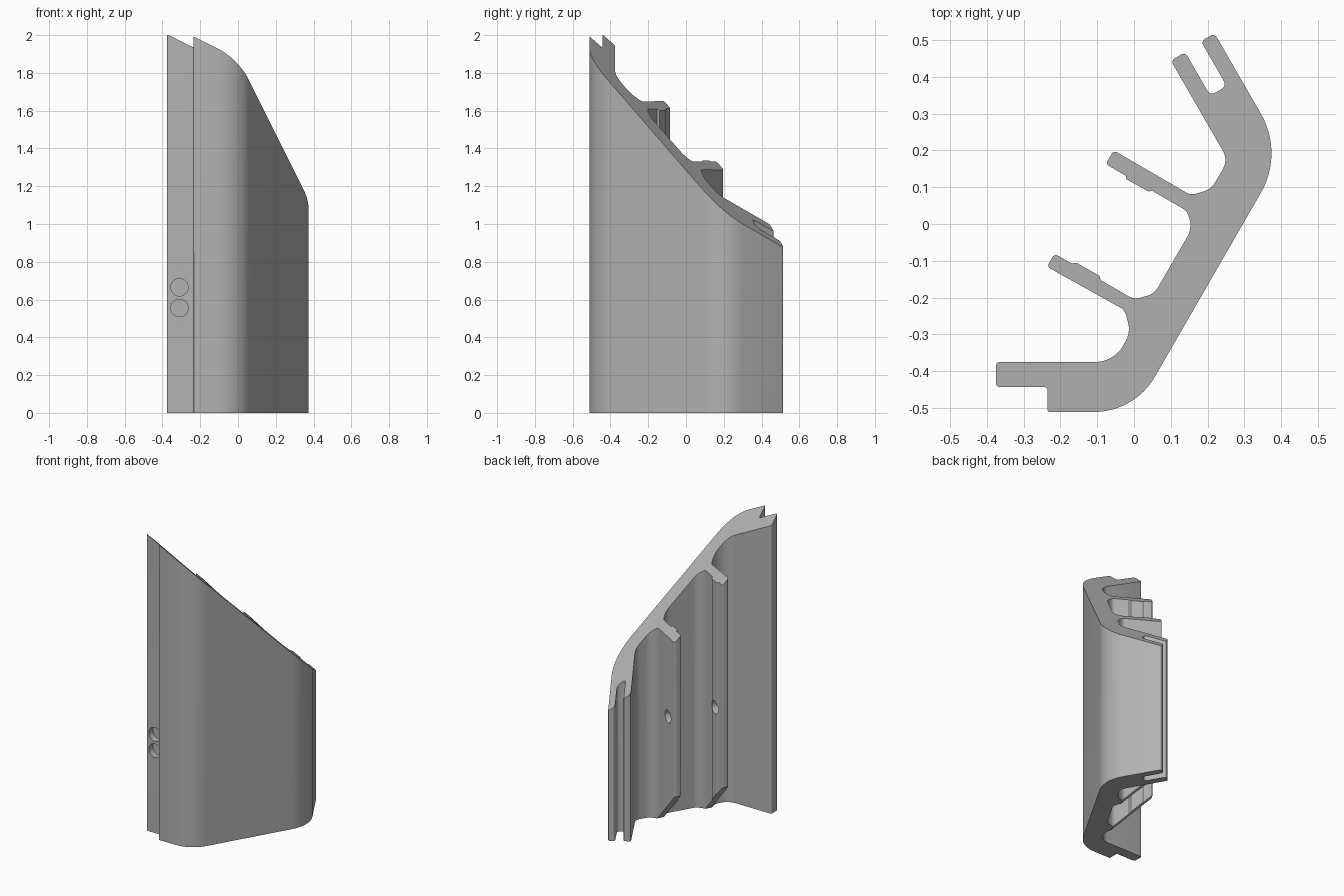
import bpy, bmesh, math
from mathutils import Vector

cube = bpy.data.objects.get("Cube")
if cube:
    bpy.data.objects.remove(cube, do_unlink=True)

# Wall direction and rib direction in plan
ALONG = Vector((0.5, math.sqrt(3) / 2, 0))
RIB = Vector((-math.sqrt(3) / 2, 0.5, 0))
UP = Vector((0, 0, 1))

grey = bpy.data.materials.new("plain grey")
grey.use_nodes = True
colour = (0.45, 0.45, 0.45, 1)
grey.diffuse_color = colour
grey.node_tree.nodes["Principled BSDF"].inputs["Base Color"].default_value = colour


def rounded(corners):
    """Round each (x, y, tangent length) corner with a true arc."""
    out = []
    pts = [Vector((x, y, 0)) for x, y, t in corners]
    for i, v in enumerate(pts):
        t = corners[i][2]
        if t == 0:
            out.append(v)
            continue
        d1 = (pts[i - 1] - v).normalized()
        d2 = (pts[(i + 1) % len(pts)] - v).normalized()
        half = d1.angle(d2) / 2
        radius = t * math.tan(half)
        centre = v + (d1 + d2).normalized() * t / math.cos(half)
        a, b = v + d1 * t - centre, v + d2 * t - centre
        steps = 12 if t > 0.04 else 5
        for k in range(steps + 1):
            out.append(centre + a.lerp(b, 0.5).normalized() * radius if a.length == 0
                       else centre + arc_direction(a, b, k / steps) * radius)
    return out


def arc_direction(a, b, f):
    """Unit direction a fraction of the way round from a to b."""
    angle = a.angle(b)
    a, b = a.normalized(), b.normalized()
    return (a * math.sin((1 - f) * angle) + b * math.sin(f * angle)) / math.sin(angle)


def prism(name, base, offset):
    """Join a planar loop of points to its offset copy."""
    bm = bmesh.new()
    low = [bm.verts.new(p) for p in base]
    high = [bm.verts.new(offset(p)) for p in base]
    bm.faces.new(low)
    bm.faces.new(high)
    n = len(low)
    for i in range(n):
        j = (i + 1) % n
        bm.faces.new((low[i], low[j], high[j], high[i]))
    bmesh.ops.recalc_face_normals(bm, faces=bm.faces)
    mesh = bpy.data.meshes.new(name)
    bm.to_mesh(mesh)
    bm.free()
    obj = bpy.data.objects.new(name, mesh)
    bpy.context.collection.objects.link(obj)
    return obj


def drill(name, start, direction, length, radius):
    """Cylinder cutter from a start point along a direction."""
    side = direction.cross(UP)
    ring = [start + radius * (math.cos(a) * side + math.sin(a) * UP)
            for a in (math.tau * k / 40 for k in range(40))]
    return prism(name, ring, lambda p: p + direction * length)


# Plan outline, counter-clockwise
base = rounded([
    # front flange and outer wall
    (-.375, -.375, .01), (-.375, -.443, .01), (-.235, -.443, .01), (-.235, -.511, .006),
    (.0015, -.511, .11), (.407, .1925, .124),
    # slotted end
    (.219, .518, .012), (.182, .497, .012), (.252, .375, .015), (.207, .349, .015),
    (.139, .467, .012), (.1, .4445, .012), (.256, .174, .028), (.21, .095, .02),
    # back rib with its raised pad
    (.155, .078, .015), (-.055, .2, .01), (-.077, .163, .01), (-.022, .131, 0),
    (-.021, .122, 0), (.04, .088, 0), (.048, .091, 0), (.145, .035, .015),
    (.158, -.012, .025),
    # front rib with its raised pad
    (.055, -.19, .02), (0, -.205, .015), (-.09, -.153, 0), (-.094, -.141, 0),
    (-.155, -.106, 0), (-.17, -.107, 0), (-.216, -.081, .01), (-.237, -.116, .01),
    (-.025, -.234, .015), (-.009, -.295, .028), (-.055, -.375, .05),
])

# Body with a 45 degree mitred top
level = 2 + min(p.dot(ALONG) for p in base)
body = prism("mitred_profile", base, lambda p: p + UP * (level - p.dot(ALONG)))
body.data.materials.append(grey)

# Cutters: sloped rib feet, rib bore, two blind holes in the flange
foot = [RIB * r + ALONG * -.27 + UP * z
        for r, z in ((-.105, -.005), (.2, .3), (.2, -.1), (-.105, -.1))]
cutters = [prism("rib_foot_cutter", foot, lambda p: p + ALONG * .47)]
bore = Vector((-.13, -.125, .75))
cutters.append(drill("rib_bore_cutter", bore - ALONG * .07, ALONG, .42, .042))
for z in (.555, .665):
    cutters.append(drill("flange_hole_cutter", Vector((-.31, -.46, z)), Vector((0, 1, 0)), .06, .046))

bpy.context.view_layer.objects.active = body
for cutter in cutters:
    cutter.hide_render = True
    mod = body.modifiers.new(cutter.name, 'BOOLEAN')
    mod.operation = 'DIFFERENCE'
    mod.solver = 'EXACT'
    mod.object = cutter
    bpy.ops.object.modifier_apply(modifier=mod.name)
    bpy.data.objects.remove(cutter, do_unlink=True)

# Smooth bends, sharp edges
bpy.ops.object.select_all(action='DESELECT')
body.select_set(True)
bpy.ops.object.shade_smooth_by_angle(angle=math.radians(25))
